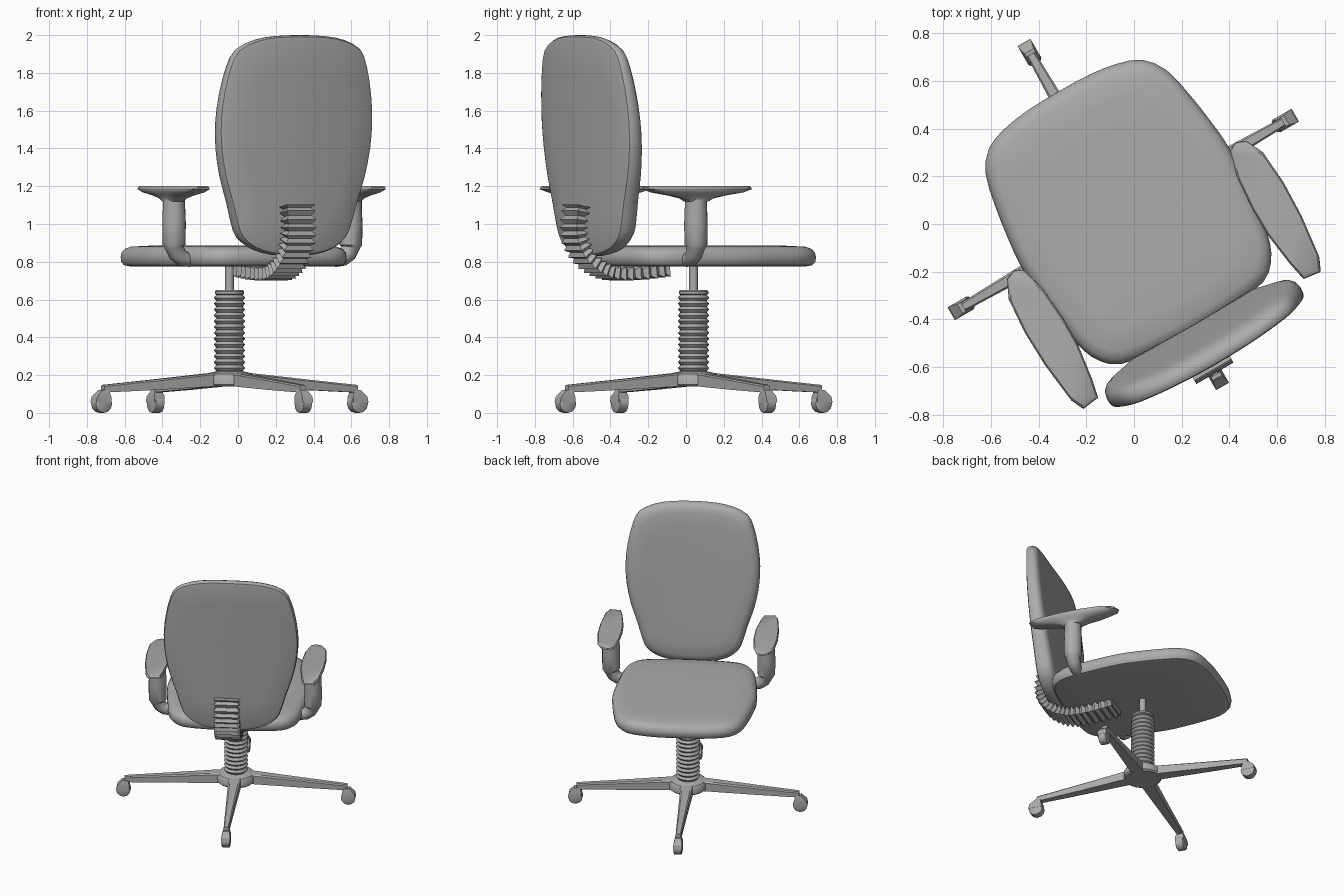
import bpy, bmesh, math
from mathutils import Matrix, Vector

if "Cube" in bpy.data.objects:
    bpy.data.objects.remove(bpy.data.objects["Cube"])

# Chair is turned 30 degrees about its column; the upper parts sit slightly off axis
BASE = Matrix.Translation((-0.045, 0.04, 0)) @ Matrix.Rotation(math.radians(30), 4, 'Z')
UPPER = BASE @ Matrix.Translation((0.022, 0, 0))

GREY = bpy.data.materials.new("dark_grey")
GREY.diffuse_color = (0.41, 0.41, 0.41, 1)
GREY.use_nodes = True
GREY.node_tree.nodes["Principled BSDF"].inputs["Base Color"].default_value = GREY.diffuse_color


def loft(name, rings, mat, smooth=35):
    """Skin closed rings of equal length and cap both ends."""
    bm = bmesh.new()
    rows = [[bm.verts.new(mat @ Vector(p)) for p in r] for r in rings]
    n = len(rows[0])
    for a, b in zip(rows, rows[1:]):
        for i in range(n):
            bm.faces.new((a[i], a[(i + 1) % n], b[(i + 1) % n], b[i]))
    bm.faces.new(rows[0][::-1])
    bm.faces.new(rows[-1])
    bmesh.ops.recalc_face_normals(bm, faces=bm.faces)
    me = bpy.data.meshes.new(name)
    bm.to_mesh(me)
    bm.free()
    me.materials.append(GREY)
    ob = bpy.data.objects.new(name, me)
    bpy.context.collection.objects.link(ob)
    if smooth:
        bpy.ops.object.select_all(action='DESELECT')
        bpy.context.view_layer.objects.active = ob
        ob.select_set(True)
        bpy.ops.object.shade_smooth_by_angle(angle=math.radians(smooth))
    return ob


def spline(pts, steps, closed=True):
    """Catmull-Rom resampling of a point list."""
    pts = [Vector(p) for p in pts]
    n = len(pts)
    get = (lambda i: pts[i % n]) if closed else (lambda i: pts[max(0, min(n - 1, i))])
    out = []
    for i in range(n if closed else n - 1):
        a, b, c, d = (get(i + k) for k in (-1, 0, 1, 2))
        for s in range(steps):
            t = s / steps
            out.append(0.5 * (2 * b + (c - a) * t + (2 * a - 5 * b + 4 * c - d) * t * t
                              + (3 * b - a - 3 * c + d) * t ** 3))
    return out if closed else out + [pts[-1]]


def symmetric(half):
    """Mirror a half outline whose first and last points lie on x = 0."""
    return half + [(-x, y) for x, y in half[-2:0:-1]]


def circle(r, z, n=24):
    return [(r * math.cos(2 * math.pi * i / n), r * math.sin(2 * math.pi * i / n), z)
            for i in range(n)]


def lathe(name, profile, n=24):
    return loft(name, [circle(r, z, n) for r, z in profile], BASE)


# Seat cushion
outline = spline(symmetric([(0, .582), (.15, .578), (.27, .56), (.37, .522), (.437, .434),
                            (.469, .3), (.49, .16), (.502, .02), (.49, -.15), (.47, -.31),
                            (.451, -.41), (.412, -.485), (.345, -.538), (.2, -.561), (0, -.57)]), 2)
loft("seat", [[(x * s, y * s, z) for x, y in outline] for s, z in
              ((.5, .776), (.92, .776), (.97, .782), (.995, .8), (1, .825), (.992, .848),
               (.965, .868), (.91, .88), (.75, .885), (.4, .886))], UPPER)

# Backrest: leaning, curved in plan, thicker at the bottom
outline = spline(symmetric([(0, 2.0), (.15, 1.995), (.27, 1.975), (.375, 1.925), (.42, 1.84),
                            (.453, 1.7), (.468, 1.55), (.46, 1.4), (.43, 1.25), (.384, 1.11),
                            (.352, 1.0), (.318, .925), (.24, .868), (.13, .838), (0, .83)]), 2)


def back_point(x, z, s, f):
    x, z = x * s, 1.42 + (z - 1.42) * s
    t = (z - .83) / 1.17
    return (x, -.668 - .073 * t + .15 * x * x + f * (.135 - .05 * t), z)


loft("backrest", [[back_point(x, z, s, f) for x, z in outline] for s, f in
                  ((.12, 0), (.4, 0), (.7, 0), (.95, .01), (.985, .06), (.998, .2),
                   (1, .42), (.985, .68), (.95, .85), (.89, .95), (.75, 1), (.4, 1), (.12, 1))], UPPER)

# Armrests: tapered pads on posts that bend in to the seat
pad = [(.535, .027), (.578, .01), (.615, -.067), (.627, -.22), (.622, -.38), (.6, -.566),
       (.574, -.622), (.497, -.612), (.48, -.534), (.459, -.38), (.457, -.25), (.469, -.1), (.5, .008)]
for side, label in ((1, "right"), (-1, "left")):
    flip = UPPER @ Matrix.Scale(side, 4, (1, 0, 0))
    loft(label + "_arm_pad",
         [[(.542 + (x - .542) * s, -.31 + (y + .31) * k, z) for x, y in pad] for s, k, z in
          ((.6, .2, 1.12), (.65, .28, 1.135), (.75, .5, 1.15), (.92, .84, 1.167),
           (1, 1, 1.184), (.99, .99, 1.194), (.92, .95, 1.202))], flip)
    rings = []
    for cx, cz, tilt, r in ((.44, .81, 80, .038), (.49, .818, 65, .042), (.52, .84, 35, .046),
                            (.538, .875, 10, .05), (.54, .89, 0, .061), (.54, 1.0, 0, .063),
                            (.54, 1.1, 0, .059), (.54, 1.13, 0, .059)):
        m = Matrix.Translation((cx, -.31, cz)) @ Matrix.Rotation(math.radians(tilt), 4, 'Y')
        rings.append([m @ Vector(p) for p in circle(r, 0, 16)])
    loft(label + "_arm_post", rings, flip)

# Corrugated spine joining seat and backrest
path = spline([(-.195, .757), (-.3, .745), (-.42, .737), (-.52, .742), (-.6, .772), (-.675, .83),
               (-.722, .91), (-.732, 1.0), (-.716, 1.095)], 5, closed=False)
rings = []
for i, p in enumerate(path):
    d = (path[min(i + 1, len(path) - 1)] - path[max(i - 1, 0)]).normalized()
    nrm = Vector((-d.y, d.x))
    w, t = ((.09, .036), (.07, .02))[i % 2]
    rings.append([(sx * w, p.x + nrm.x * sy * t, p.y + nrm.y * sy * t)
                  for sx, sy in ((-1, -1), (1, -1), (1, 1), (-1, 1))])
loft("spine_bellows", rings, BASE, smooth=0)

# Column: hub, bellows, piston
lathe("base_hub", [(.04, .14), (.12, .14), (.132, .15), (.132, .19), (.12, .207),
                   (.09, .217), (.04, .222)])
bellows = [(.07, .215)]
for i in range(13):
    z = .222 + i * .031
    bellows += [(.07, z), (.083, z + .0155)]
bellows += [(.07, .625), (.078, .63), (.078, .643), (.07, .65)]
lathe("column_bellows", bellows)
lathe("piston", [(.023, .63), (.023, .79)], 16)

# Four legs with casters
for k in range(4):
    turn = BASE @ Matrix.Rotation(k * math.pi / 2, 4, 'Z')
    rings = [[(r, -w, lo), (r, w, lo), (r, w, hi - .008), (r, w * .7, hi),
              (r, -w * .7, hi), (r, -w, hi - .008)]
             for r, w, lo, hi in ((.02, .045, .142, .21), (.12, .043, .14, .21),
                                  (.45, .03, .122, .178), (.72, .021, .11, .153),
                                  (.775, .018, .108, .148))]
    loft(f"leg_{k + 1}", rings, turn, smooth=30)
    # Caster wheel on a tangential axle
    axle = turn @ Matrix.Translation((.782, 0, .05)) @ Matrix.Rotation(math.pi / 2, 4, 'X')
    loft(f"caster_wheel_{k + 1}", [circle(r, z, 12) for r, z in
                                   ((.04, -.03), (.05, -.025), (.05, .025), (.04, .03))], axle)
    # Caster hood block between leg and wheel
    loft(f"caster_hood_{k + 1}", [[(a, -w, z), (b, -w, z), (b, w, z), (a, w, z)]
                                  for a, b, w, z in ((.74, .832, .031, .055), (.74, .825, .031, .085),
                                                     (.75, .79, .022, .12))], turn, smooth=30)
